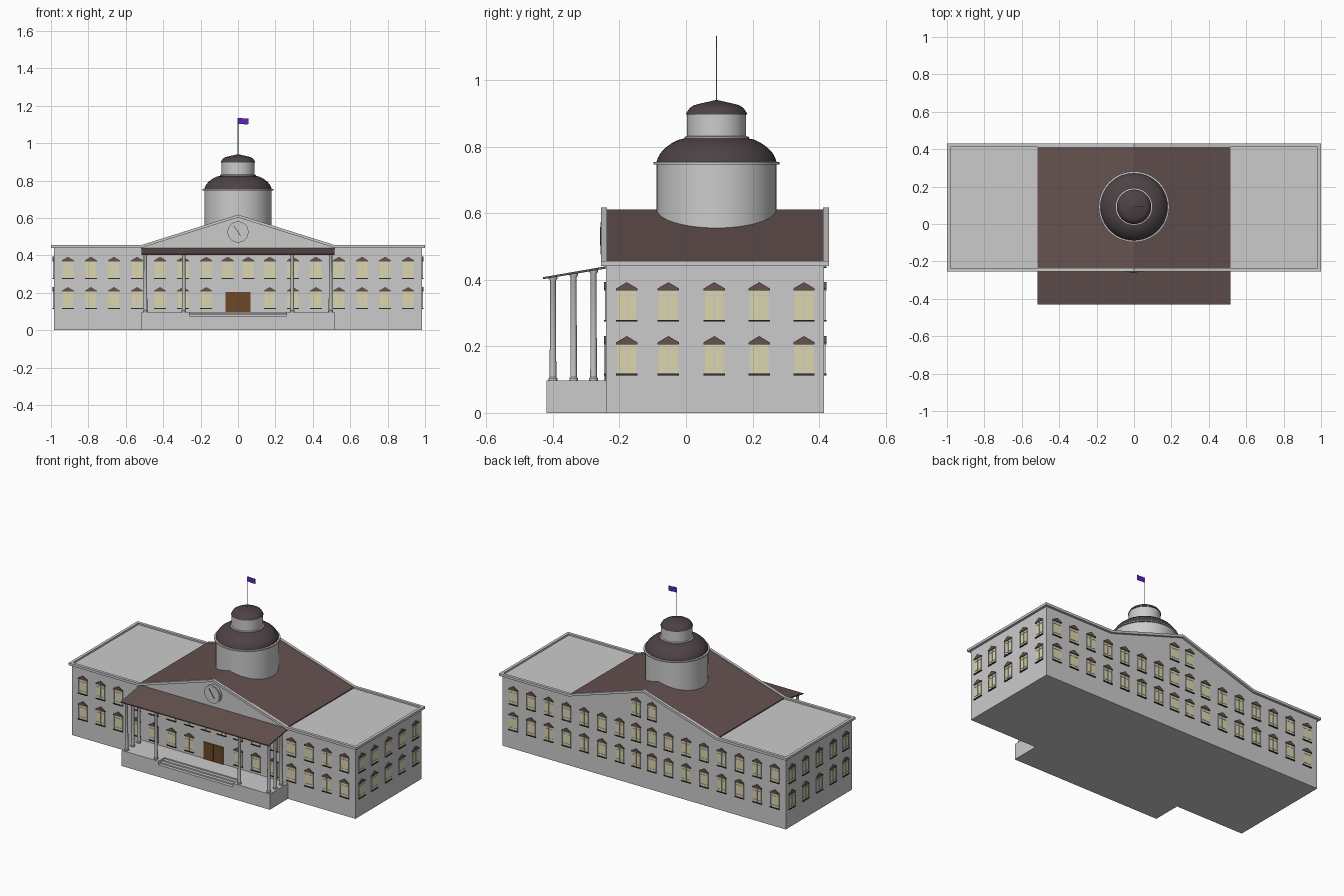
import bpy, bmesh, math
from mathutils import Matrix, Vector

if "Cube" in bpy.data.objects:
    bpy.data.objects.remove(bpy.data.objects["Cube"])


def mat(name, rgb):
    m = bpy.data.materials.new(name)
    m.diffuse_color = (*rgb, 1)
    m.use_nodes = True
    m.node_tree.nodes["Principled BSDF"].inputs["Base Color"].default_value = m.diffuse_color
    return m


ROOF = mat("roof_brown", (0.13, 0.085, 0.08))
DOME = mat("dome_brown", (0.075, 0.055, 0.06))
GLASS = mat("window_cream", (0.72, 0.68, 0.42))
WOOD = mat("door_wood", (0.15, 0.065, 0.02))
DARK = mat("dark_trim", (0.03, 0.03, 0.03))
PALE = mat("clock_pale", (0.6, 0.6, 0.6))
PURPLE = mat("flag_purple", (0.1, 0.02, 0.5))


def finish(name, bm, m=None, smooth=False):
    bmesh.ops.recalc_face_normals(bm, faces=bm.faces)
    me = bpy.data.meshes.new(name)
    bm.to_mesh(me)
    bm.free()
    ob = bpy.data.objects.new(name, me)
    bpy.context.collection.objects.link(ob)
    if m:
        me.materials.append(m)
    if smooth:
        bpy.ops.object.select_all(action='DESELECT')
        ob.select_set(True)
        bpy.context.view_layer.objects.active = ob
        bpy.ops.object.shade_smooth_by_angle(angle=math.radians(35))
    return ob


def add_box(bm, lo, hi, M=Matrix()):
    lo, hi = Vector(lo), Vector(hi)
    S = Matrix.Diagonal((*(hi - lo), 1))
    bmesh.ops.create_cube(bm, size=1, matrix=M @ Matrix.Translation((lo + hi) / 2) @ S)


def add_prism(bm, pts, a, b, axis='Y', M=Matrix()):
    # extrude a profile (x,z along Y, or y,z along X)
    def place(p, d):
        return M @ Vector((p[0], d, p[1]) if axis == 'Y' else (d, p[0], p[1]))
    A = [bm.verts.new(place(p, a)) for p in pts]
    B = [bm.verts.new(place(p, b)) for p in pts]
    bm.faces.new(A)
    bm.faces.new(B[::-1])
    n = len(pts)
    for i in range(n):
        bm.faces.new((A[i], B[i], B[(i + 1) % n], A[(i + 1) % n]))


def box(name, lo, hi, m=None):
    bm = bmesh.new()
    add_box(bm, lo, hi)
    return finish(name, bm, m)


def add_lathe(bm, prof, cx, cy, n):
    rings = []
    for r, z in prof:
        rings.append([bm.verts.new((cx + r * math.cos(2 * math.pi * i / n),
                                    cy + r * math.sin(2 * math.pi * i / n), z)) for i in range(n)])
    for p, q in zip(rings, rings[1:]):
        for i in range(n):
            j = (i + 1) % n
            bm.faces.new((p[i], p[j], q[j], q[i]))
    bm.faces.new(rings[0][::-1])
    bm.faces.new(rings[-1])


def lathe(name, prof, m=None, n=48):
    bm = bmesh.new()
    add_lathe(bm, prof, 0, 0.092, n)
    return finish(name, bm, m, True)


FY, BY, SX = -0.24, 0.415, 0.985

# main building with central gable
bm = bmesh.new()
add_prism(bm, [(-SX, 0), (SX, 0), (SX, .446), (.515, .446), (0, .606), (-.515, .446), (-SX, .446)], FY, BY)
finish("main_building", bm)

# gable roof covering
bm = bmesh.new()
add_prism(bm, [(-.515, .446), (0, .606), (.515, .446), (.515, .452), (0, .612), (-.515, .452)], FY, BY)
finish("gable_roof", bm, ROOF)

# cornice following the roof line, front, back and sides
bm = bmesh.new()
line = [(-1, .441), (-.515, .441), (0, .603), (.515, .441), (1, .441)]
band = line + [(x, z + .015) for x, z in line[::-1]]
add_prism(bm, band, -.255, -.237)
add_prism(bm, band, .412, .43)
for s in (-1, 1):
    xs = sorted((s * .982, s))
    add_box(bm, (xs[0], -.25, .441), (xs[1], .425, .456))
finish("cornice", bm)

# porch floor and inset steps
bm = bmesh.new()
for s in (-1, 1):
    xs = sorted((s * .26, s * .515))
    add_box(bm, (xs[0], -.42, 0), (xs[1], FY, .098))
add_prism(bm, [(FY, 0), (-.42, 0), (-.42, .075), (-.40, .075), (-.40, .083), (-.38, .083),
               (-.38, .091), (-.36, .091), (-.36, .098), (FY, .098)], -.26, .26, 'X')
finish("porch_base", bm)

# sloping porch roof
bm = bmesh.new()
add_prism(bm, [(-.43, .402), (FY, .434), (FY, .441), (-.43, .408)], -.515, .515, 'X')
finish("porch_roof", bm, ROOF)

# porch columns
bm = bmesh.new()
for s in (-1, 1):
    for x, y in ((.495, -.40), (.495, -.338), (.495, -.278), (.29, -.40)):
        t = .404 + (y + .43) * .17
        add_lathe(bm, [(.013, .097), (.013, .104), (.010, .108), (.009, t - .012),
                       (.013, t - .006), (.013, t)], s * x, y, 16)
finish("porch_columns", bm, None, True)

# windows: local x across, -y outward, z up from the sill
panes, bars, hoods, sills = [bmesh.new() for _ in range(4)]


def window(x, y, z, turn):
    M = Matrix.Translation((x, y, z)) @ Matrix.Rotation(turn, 4, 'Z')
    add_box(panes, (-.028, -.002, 0), (.028, .004, .092), M)
    add_box(bars, (-.0015, -.004, 0), (.0015, .002, .092), M)
    for h in (.015, .073):
        add_box(bars, (-.028, -.004, h - .001), (.028, .002, h + .001), M)
    for s in (-1, 1):
        add_box(bars, (s * .029 - .001, -.004, 0), (s * .029 + .001, .002, .092), M)
    add_prism(hoods, [(-.032, .088), (.032, .088), (.032, .094), (0, .113), (-.032, .094)], -.007, .002, 'Y', M)
    add_box(sills, (-.032, -.007, -.005), (.032, .002, 0), M)


cols = [.055] + [.17 + .1233 * i for i in range(7)]
for z in (.118, .28):
    for s in (-1, 1):
        for x in cols:
            if not (x < .1 and z < .2):
                window(s * x, FY, z, 0)
            window(s * x, BY, z, math.pi)
        for y in (-.178, -.053, .085, .22, .355):
            window(s * SX, y, z, s * math.pi / 2)
for s in (-1, 1):
    window(s * .055, BY, .44, math.pi)
finish("window_panes", panes, GLASS)
finish("window_bars", bars)
finish("window_hoods", hoods, ROOF)
finish("window_sills", sills, DARK)

# double front door
for s, nm in ((-1, "left"), (1, "right")):
    xs = sorted((s * .001, s * .068))
    box("front_door_" + nm, (xs[0], -.245, .098), (xs[1], -.235, .205), WOOD)

# clock in the front gable
def disc(name, r, y0, y1, m=None):
    bm = bmesh.new()
    add_prism(bm, [(r * math.cos(2 * math.pi * i / 40), .525 + r * math.sin(2 * math.pi * i / 40))
                   for i in range(40)], y0, y1)
    return finish(name, bm, m, True)


disc("clock_rim", .056, -.255, -.235)
disc("clock_face", .049, -.257, -.25, PALE)
bm = bmesh.new()
for length, ang in ((.040, -35), (.026, 145)):
    M = Matrix.Translation((0, -.257, .525)) @ Matrix.Rotation(math.radians(ang), 4, 'Y')
    add_box(bm, (-.0015, -.002, 0), (.0015, .001, length), M)
finish("clock_hands", bm, DARK)

# round tower, domes and flag
lathe("tower_drum", [(.18, .40), (.18, .752)])
lathe("tower_cornice", [(.18, .747), (.189, .747), (.189, .754), (.17, .757)])
lathe("main_dome", [(.18, .754), (.177, .766), (.168, .782), (.154, .797), (.135, .811), (.115, .821), (.09, .827)], DOME)
lathe("lantern_ring", [(.09, .823), (.097, .825), (.097, .830), (.09, .832)])
lathe("lantern_drum", [(.089, .82), (.089, .9)])
lathe("lantern_dome", [(.092, .898), (.089, .905), (.081, .917), (.068, .925), (.05, .93), (.001, .941)], DOME)
lathe("flag_pole", [(.0015, .935), (.0015, 1.134)], None, 8)
bm = bmesh.new()
top = [(.055 * i / 8, .003 * math.sin(i * math.pi / 4)) for i in range(9)]
outline = [(x, 1.133 + w * .4) for x, w in top] + [(x, 1.102 + w * .4) for x, w in top[::-1]]
add_prism(bm, outline, .091, .093)
finish("flag", bm, PURPLE)
